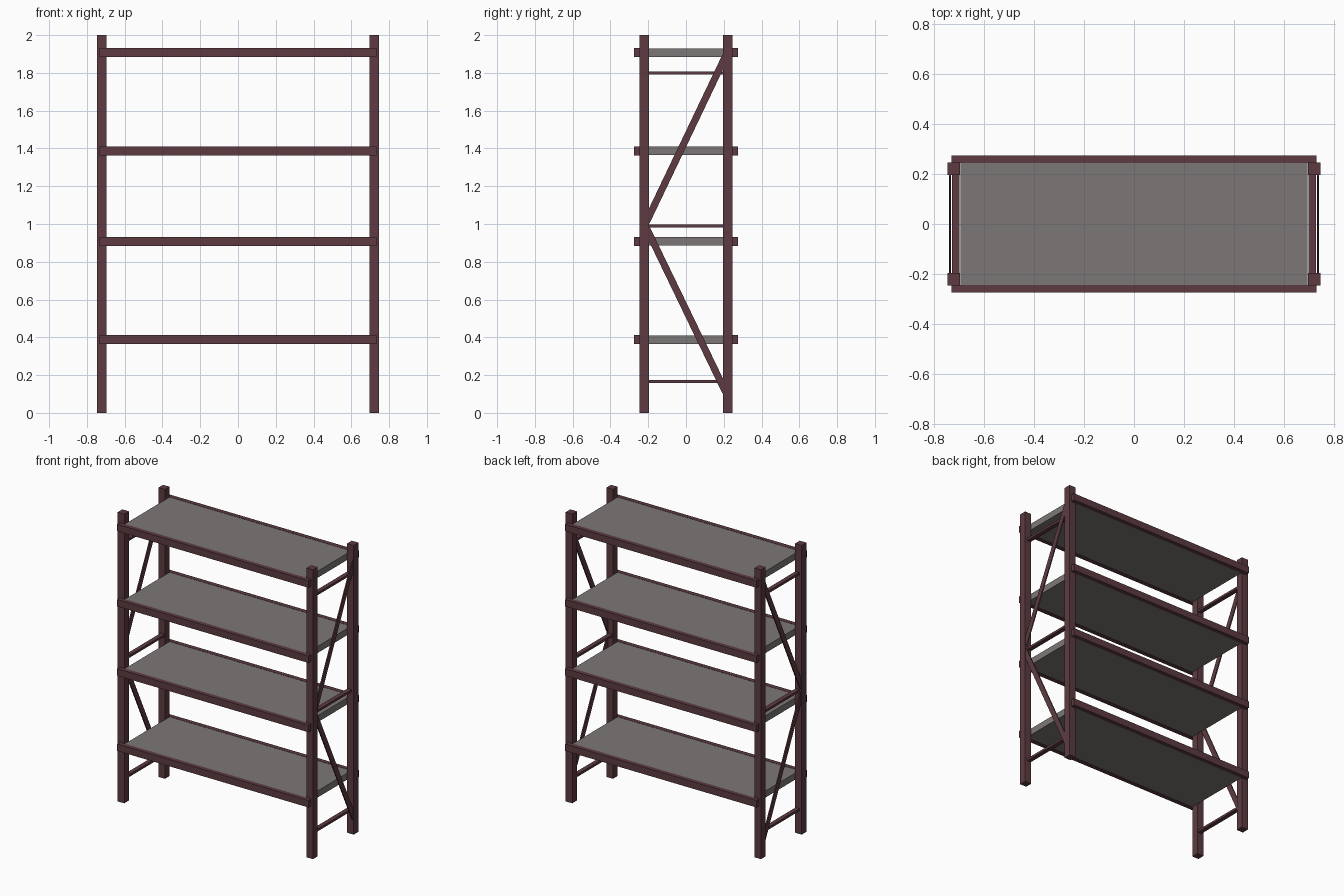
import bpy
from math import atan2, hypot
from mathutils import Vector

cube = bpy.data.objects.get("Cube")
if cube:
    bpy.data.objects.remove(cube, do_unlink=True)


def make_material(name, rgb):
    mat = bpy.data.materials.new(name)
    mat.use_nodes = True
    colour = (*rgb, 1.0)
    mat.diffuse_color = colour
    bsdf = next(n for n in mat.node_tree.nodes if n.type == 'BSDF_PRINCIPLED')
    bsdf.inputs["Base Color"].default_value = colour
    return mat


maroon = make_material("maroon_metal", (0.11, 0.044, 0.053))
grey = make_material("grey_panel", (0.2, 0.187, 0.18))


def box(name, centre, size, mat, tilt=0.0):
    """Box with full dimensions, optionally tilted about the x axis."""
    bpy.ops.mesh.primitive_cube_add(size=1, location=centre)
    obj = bpy.context.object
    obj.name = name
    obj.scale = size
    bpy.ops.object.transform_apply(location=False, rotation=False, scale=True)
    obj.rotation_euler.x = tilt
    obj.data.materials.append(mat)
    return obj


def brace(name, x, start, end):
    """Flat diagonal strip between two (y, z) points."""
    a, b = Vector(start), Vector(end)
    d, mid = b - a, (a + b) / 2
    box(name, (x, mid.x, mid.y), (0.008, hypot(d.x, d.y), 0.037),
        maroon, atan2(d.y, d.x))


SIDES = (("left", 1), ("right", -1))
ENDS = (("front", -1), ("back", 1))
POST_X, POST_Y = 0.722, 0.222

# End frames: posts, horizontal struts and zigzag braces
for side, sx in SIDES:
    for end, sy in ENDS:
        box(f"{side}_{end}_post", (sx * POST_X, sy * POST_Y, 1),
            (0.05, 0.05, 2), maroon)
    for i, z in enumerate((0.167, 0.99, 1.8)):
        box(f"{side}_strut_{i + 1}", (sx * 0.715, 0, z),
            (0.03, 0.4, 0.016), maroon)
    brace(f"{side}_lower_brace", sx * 0.738, (-0.21, 0.98), (0.21, 0.11))
    brace(f"{side}_upper_brace", sx * 0.738, (-0.21, 1.01), (0.21, 1.89))

# Shelves: a panel held between front and back beams
for i, z in enumerate((0.388, 0.908, 1.387, 1.907)):
    box(f"shelf_panel_{i + 1}", (0, 0, z), (1.39, 0.488, 0.046), grey)
    for end, sy in ENDS:
        box(f"{end}_beam_{i + 1}", (0, sy * 0.26, z),
            (1.464, 0.03, 0.048), maroon)
